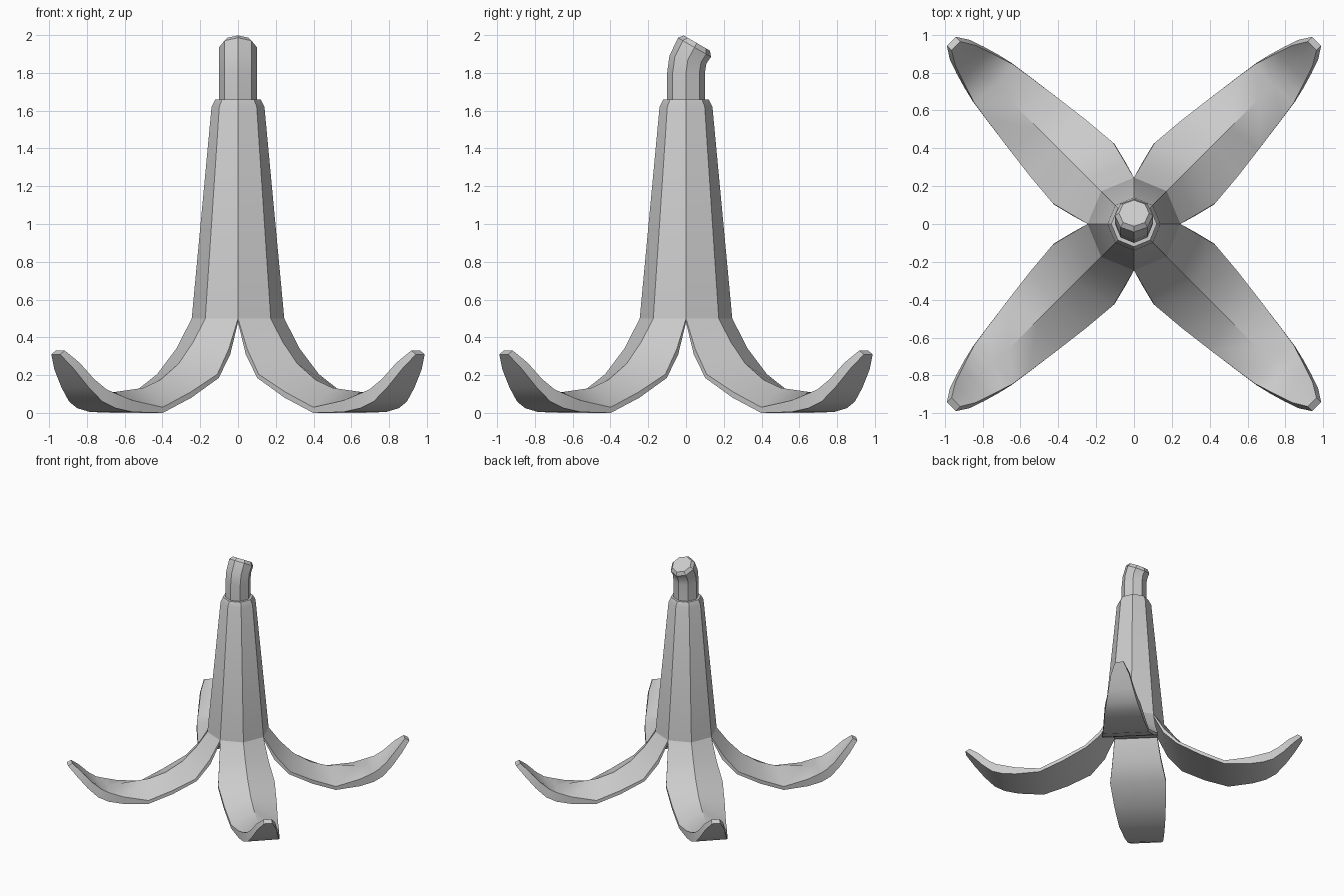
import bpy, bmesh, math
from mathutils import Vector, Matrix

if "Cube" in bpy.data.objects:
    bpy.data.objects.remove(bpy.data.objects["Cube"])

def loft(name, rings, angle=30):
    """Skin a series of equal-length closed rings and cap both ends."""
    bm = bmesh.new()
    vs = [[bm.verts.new(p) for p in ring] for ring in rings]
    n = len(vs[0])
    for a, b in zip(vs, vs[1:]):
        for i in range(n):
            j = (i + 1) % n
            bm.faces.new((a[i], a[j], b[j], b[i]))
    bm.faces.new(vs[0][::-1])
    bm.faces.new(vs[-1])
    bmesh.ops.recalc_face_normals(bm, faces=bm.faces)
    me = bpy.data.meshes.new(name)
    bm.to_mesh(me)
    bm.free()
    ob = bpy.data.objects.new(name, me)
    bpy.context.collection.objects.link(ob)
    bpy.ops.object.select_all(action='DESELECT')
    ob.select_set(True)
    bpy.context.view_layer.objects.active = ob
    bpy.ops.object.shade_smooth_by_angle(angle=math.radians(angle))
    return ob

def octagon(y, z, r, tilt=0):
    """Eight-sided ring, tilted towards +y."""
    t = math.radians(tilt)
    pts = []
    for k in range(8):
        a = k * math.pi / 4
        px, py = r * math.cos(a), r * math.sin(a)
        pts.append((px, y + py * math.cos(t), z - py * math.sin(t)))
    return pts

# Tapered eight-sided body with a chamfered shoulder
loft("fruit_body", [octagon(0, .5, .245), octagon(0, 1.62, .14), octagon(0, 1.66, .12)])

# Bent stem with a chamfered end
loft("stem", [octagon(0, 1.64, .1), octagon(0, 1.80, .1), octagon(.01, 1.87, .1, 12),
              octagon(.045, 1.935, .101, 30), octagon(.057, 1.958, .08, 30)])

# Peel flap sections: half width, then (radius, height) of bottom edge, top edge, ridge
sections = [
    (.173, (.173, .48), (.173, .50), (.245, .50)),
    (.197, (.255, .31), (.265, .34), (.335, .375)),
    (.226, (.370, .185), (.380, .205), (.445, .26)),
    (.210, (.560, .08), (.565, .11), (.580, .175)),
    (.187, (.750, .00), (.750, .03), (.710, .132)),
    (.160, (.950, .005), (.945, .065), (.930, .11)),
    (.144, (1.06, .025), (1.05, .10), (1.04, .10)),
    (.125, (1.14, .06), (1.11, .125), (1.10, .105)),
    (.102, (1.22, .135), (1.18, .18), (1.175, .155)),
    (.075, (1.30, .23), (1.26, .265), (1.265, .245)),
    (.033, (1.365, .31), (1.33, .33), (1.33, .33)),
]
for k in range(4):
    rot = Matrix.Rotation(math.radians(45 + 90 * k), 4, 'Z')
    rings = []
    for w, b, t, r in sections:
        ring = [(b[0], -w, b[1]), (t[0], -w, t[1]), (r[0], 0, r[1]),
                (t[0], w, t[1]), (b[0], w, b[1])]
        rings.append([rot @ Vector(p) for p in ring])
    loft(f"peel_flap_{k + 1}", rings)
